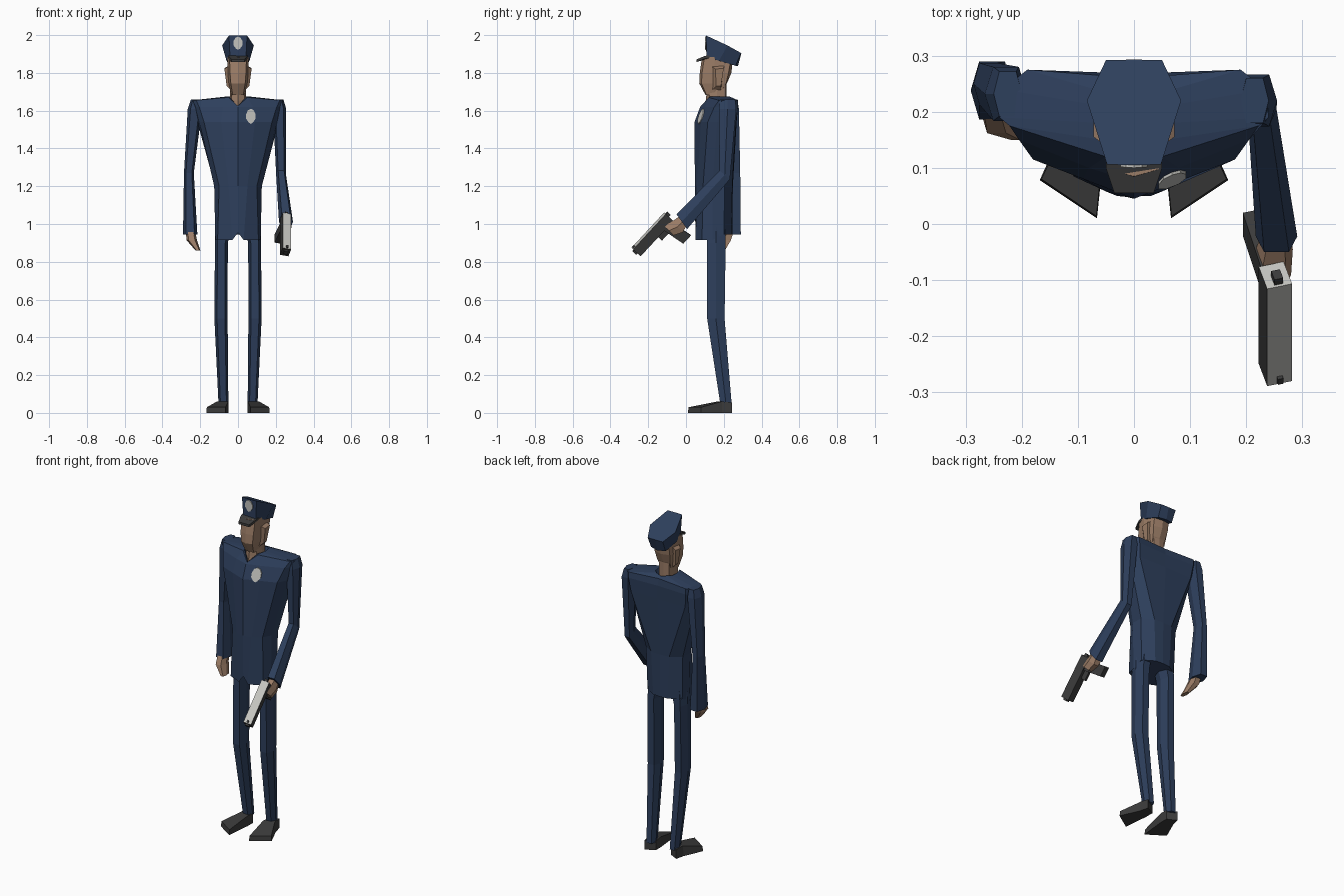
import bpy, bmesh, math
from mathutils import Vector, Matrix
from mathutils.bvhtree import BVHTree


def mat(name, rgb):
    m = bpy.data.materials.new(name)
    m.diffuse_color = (*rgb, 1)
    return m


NAVY = mat("navy cloth", (0.027, 0.050, 0.108))
SKIN = mat("skin", (0.33, 0.205, 0.135))
DARK = mat("dark grey", (0.045, 0.045, 0.045))
SILVER = mat("silver", (0.56, 0.56, 0.53))


def finish(bm, name, *mats):
    bmesh.ops.recalc_face_normals(bm, faces=bm.faces)
    me = bpy.data.meshes.new(name)
    bm.to_mesh(me)
    bm.free()
    for m in mats:
        me.materials.append(m)
    ob = bpy.data.objects.new(name, me)
    bpy.context.collection.objects.link(ob)
    return ob


def loft(name, rings, *mats):
    """Skin a list of closed rings and cap both ends."""
    bm = bmesh.new()
    vs = [[bm.verts.new(p) for p in r] for r in rings]
    n = len(vs[0])
    for a, b in zip(vs, vs[1:]):
        for i in range(n):
            j = (i + 1) % n
            bm.faces.new((a[i], a[j], b[j], b[i]))
    bm.faces.new(vs[0])
    bm.faces.new(vs[-1])
    return finish(bm, name, *mats)


def sym(z, *half):
    """Full ring from half points (x, y[, dz]) running front centre to back centre."""
    pts = [(p[0], p[1], z + (p[2] if len(p) > 2 else 0)) for p in half]
    return pts + [(-x, y, q) for x, y, q in pts[-2:0:-1]]


def hexa(c, rx, rt, tilt=0.0):
    """Six-sided limb section; tilt turns the depth axis in the yz plane."""
    t = Vector((0, math.cos(tilt), math.sin(tilt)))
    shape = ((1, 0), (.6, 1), (-.6, 1), (-1, 0), (-.6, -1), (.6, -1))
    return [Vector(c) + Vector((a * rx, 0, 0)) + t * (b * rt) for a, b in shape]


def box(name, mx, c, size, *mats):
    bm = bmesh.new()
    bmesh.ops.create_cube(bm, size=1, matrix=mx @ Matrix.Translation(c) @ Matrix.Diagonal((*size, 1)))
    return finish(bm, name, *mats)


# Jacket: hem, waist, chest, shoulder line, shoulder top, collar
jacket = loft("jacket", [
    sym(.915, (0, .05, .04), (.03, .05), (.108, .085), (.12, .14), (.115, .2, .03), (.05, .24, .03), (0, .245, .03)),
    sym(1.2, (0, .047), (.05, .058), (.1, .09), (.126, .14), (.122, .205), (.06, .245), (0, .248)),
    sym(1.54, (0, .045), (.09, .08), (.18, .115), (.205, .165), (.215, .22), (.18, .265), (0, .268)),
    sym(1.62, (0, .075), (.08, .1), (.205, .15), (.225, .18), (.235, .23), (.19, .275), (0, .268)),
    sym(1.66, (0, .085, -.035), (.05, .12, .01), (.222, .175, -.005), (.24, .19, -.005), (.235, .24, -.005),
        (.19, .275, -.005), (0, .26)),
    sym(1.675, (0, .09, -.055), (.045, .125), (.055, .15), (.06, .18), (.055, .21), (.035, .23), (0, .235, -.01)),
    sym(1.61, (0, .11), (.02, .13), (.03, .15), (.03, .18), (.03, .2), (.02, .21), (0, .215)),
], NAVY)

# Neck and head
loft("neck", [
    sym(1.59, (0, .085), (.035, .12), (.042, .165), (.035, .215), (0, .22)),
    sym(1.655, (0, .105), (.035, .125), (.043, .165), (.033, .21), (0, .215)),
    sym(1.76, (0, .115), (.03, .125), (.04, .165), (.033, .21), (0, .215))], SKIN)
loft("head", [
    sym(1.683, (0, .103), (.028, .108), (.036, .15), (.03, .18), (0, .185)),
    sym(1.745, (0, .07), (.038, .082), (.05, .15), (.042, .212), (0, .217)),
    sym(1.80, (0, .073), (.042, .085), (.055, .15), (.05, .225), (0, .24)),
    sym(1.885, (0, .085), (.045, .098), (.055, .15), (.05, .24), (0, .25))], SKIN)

# Cap with sloping crown and peak
cap = loft("cap", [
    sym(1.86, (0, .108, .022), (.042, .11, .022), (.061, .175, .005), (.048, .262, -.022), (0, .275, -.025)),
    sym(1.95, (0, .105, .048), (.048, .106, .048), (.084, .22, -.005), (.05, .292, -.045), (0, .293, -.045))], NAVY)
loft("cap_peak", [[(x, y, z + dz) for x, y, z in (
    (-.05, .125, 1.885), (-.05, .1, 1.882), (-.035, .055, 1.863),
    (.035, .055, 1.863), (.05, .1, 1.882), (.05, .125, 1.885))] for dz in (-.006, .008)], DARK)


# Badges: thin plates laid on the surface behind them
def badge(name, target, cx, cz, w, h):
    bm = bmesh.new()
    bm.from_mesh(target.data)
    tree = BVHTree.FromBMesh(bm)
    bm.free()
    rings = []
    for off in (-.005, .002):
        ring = []
        for i in range(10):
            a = math.tau * (i + .5) / 10
            z = math.sin(a)
            x = cx + math.cos(a) * w * (1 if z > -.4 else .75)
            hit = tree.ray_cast(Vector((x, -1, cz + z * h)), Vector((0, 1, 0)))[0]
            ring.append((x, hit.y + off, cz + z * h))
        rings.append(ring)
    loft(name, rings, SILVER)


badge("cap_badge", cap, 0, 1.957, .025, .035)
badge("chest_badge", jacket, .068, 1.57, .026, .04)

# Paired parts: ears, legs, shoes
for s, side in ((-1, "left"), (1, "right")):
    loft(side + "_ear", [
        [(s * .045, .135, 1.84), (s * .045, .2, 1.84), (s * .04, .185, 1.71), (s * .04, .14, 1.71)],
        [(s * .072, .155, 1.82), (s * .072, .2, 1.825), (s * .06, .185, 1.73), (s * .06, .16, 1.73)]], SKIN)
    loft(side + "_leg", [
        hexa((s * .075, .16, .99), .045, .05),
        hexa((s * .088, .16, .9), .034, .05),
        hexa((s * .09, .158, .5), .035, .046),
        hexa((s * .077, .212, .045), .026, .03)], NAVY)
    loft(side + "_shoe", [
        [(s * x, y, z) for x, y, z in (
            (.05, .215, 0), (.105, .243, 0), (.105, .243, .055), (.05, .215, .055))],
        [(s * x, y, z) for x, y, z in (
            (.05, .165, 0), (.118, .19, 0), (.112, .19, .06), (.052, .165, .06))],
        [(s * x, y, z) for x, y, z in (
            (.066, .01, 0), (.168, .078, 0), (.165, .08, .03), (.067, .014, .03))]], DARK)

# Left arm hangs down, right arm is bent forward
loft("left_arm", [
    hexa((-.225, .232, 1.658), .025, .04),
    hexa((-.228, .232, 1.61), .038, .048),
    hexa((-.26, .25, 1.27), .026, .037),
    hexa((-.253, .238, .945), .038, .052)], NAVY)
loft("left_hand", [
    hexa((-.252, .225, .97), .024, .03),
    hexa((-.245, .2, .915), .028, .038),
    hexa((-.212, .178, .86), .013, .028)], SKIN)
loft("right_arm", [
    hexa((.215, .22, 1.66), .025, .04),
    hexa((.22, .22, 1.61), .035, .046),
    hexa((.228, .205, 1.26), .026, .036, -.7),
    hexa((.254, -.022, 1.012), .037, .048, -.95)], NAVY)
loft("right_hand", [
    hexa((.254, -.012, 1.02), .025, .03, -.95),
    hexa((.25, -.045, .985), .033, .04, -.8),
    hexa((.252, -.09, .965), .028, .035, -.8)], SKIN)

# Pistol, in a frame of side, barrel and up axes, rolled slightly
barrel = Vector((0, -.68, -.735)).normalized()
up = Vector((.28, -.735, .68))
up = (up - barrel * up.dot(barrel)).normalized()
gun = Matrix((barrel.cross(up), barrel, up)).transposed().to_4x4()
gun.translation = (.252, -.178, .945)
slide = box("pistol_slide", gun, (0, 0, 0), (.046, .255, .056), DARK, SILVER)
for p in slide.data.polygons:
    if p.normal.dot(up) > .9 or p.normal.dot(barrel) < -.9:
        p.material_index = 1
box("pistol_muzzle", gun, (0, .13, .004), (.024, .014, .024), DARK)
box("pistol_front_sight", gun, (0, .115, .031), (.01, .014, .008), DARK)
box("pistol_hammer", gun, (0, -.132, .012), (.016, .02, .022), DARK)
box("pistol_guard", gun, (0, -.035, -.045), (.014, .05, .03), DARK)
loft("pistol_grip", [[gun @ Vector((x, y + dy, z)) for x, y in (
    (-.017, -.03), (.017, -.03), (.017, .03), (-.017, .03))]
    for dy, z in ((-.085, -.02), (-.105, -.155))], DARK)
